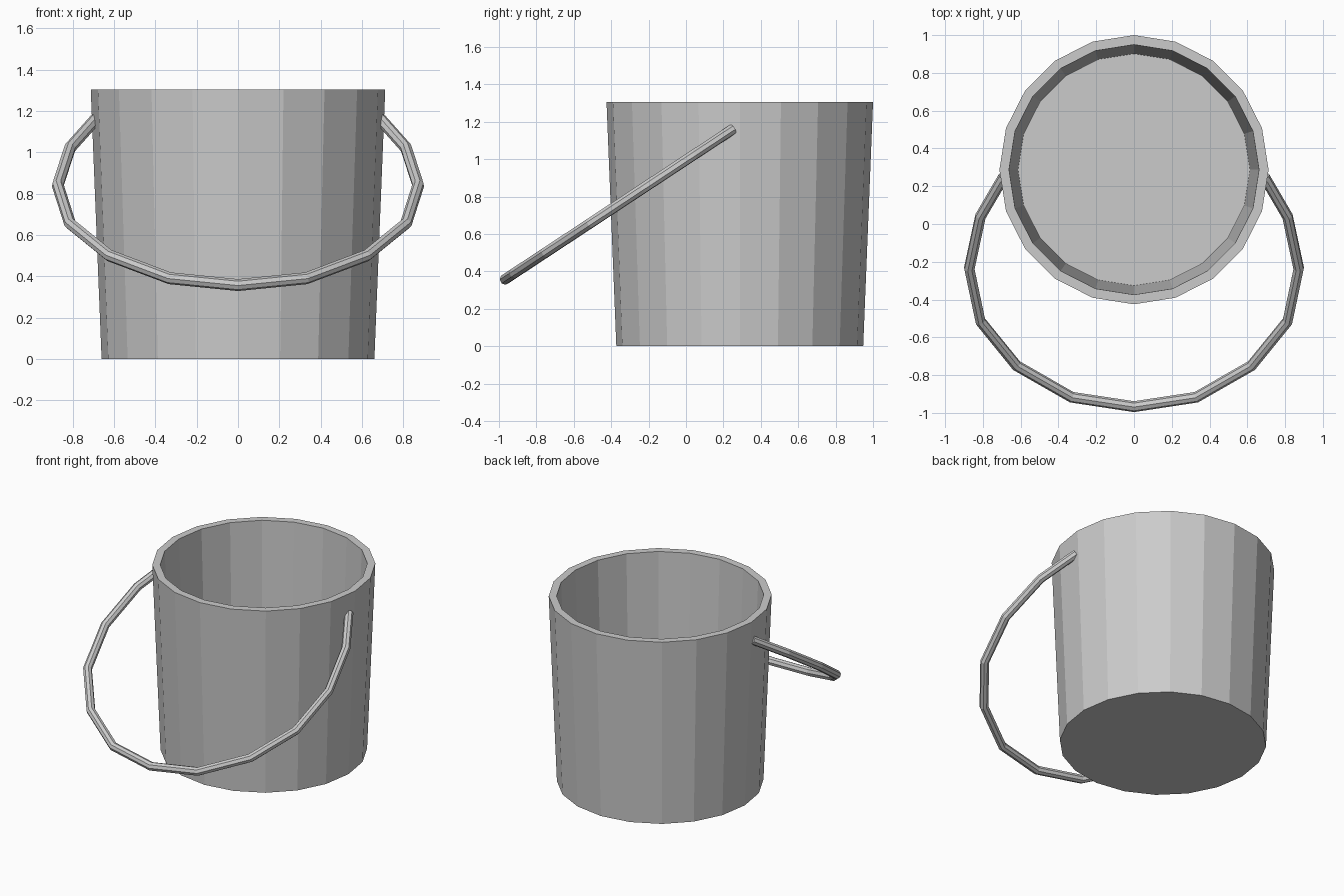
import bpy, bmesh, math

if "Cube" in bpy.data.objects:
    bpy.data.objects.remove(bpy.data.objects["Cube"])

SIDES = 20
CENTRE_Y = 0.2875


def lathe(name, profile, sides, cy):
    """Closed flat-faced vessel: rings of (radius, z) with capped ends."""
    bm = bmesh.new()
    rings = []
    for r, z in profile:
        ring = []
        for i in range(sides):
            a = 2 * math.pi * i / sides
            ring.append(bm.verts.new((r * math.cos(a), cy + r * math.sin(a), z)))
        rings.append(ring)
    for lo, hi in zip(rings, rings[1:]):
        for i in range(sides):
            j = (i + 1) % sides
            bm.faces.new((lo[i], lo[j], hi[j], hi[i]))
    bm.faces.new(rings[0])
    bm.faces.new(rings[-1])
    bmesh.ops.recalc_face_normals(bm, faces=bm.faces)
    mesh = bpy.data.meshes.new(name)
    bm.to_mesh(mesh)
    bm.free()
    obj = bpy.data.objects.new(name, mesh)
    bpy.context.collection.objects.link(obj)
    return obj


# Bucket: tapered outside, flat rim, tapered inside down to the floor
lathe("bucket", [(0.66, 0), (0.7125, 1.305), (0.662, 1.305), (0.614, 0.05)],
      SIDES, CENTRE_Y)

# Handle: half path in (x, y), mirrored, lying in one sloping plane
half = [(0.69, 0.25), (0.813, 0.04), (0.872, -0.235), (0.813, -0.515),
        (0.622, -0.75), (0.33, -0.917)]
path = half + [(0, -0.967)] + [(-x, y) for x, y in reversed(half)]
slope = (1.16 - 0.358) / (0.25 + 0.967)

curve = bpy.data.curves.new("handle", "CURVE")
curve.dimensions = "3D"
curve.bevel_depth = 0.029
curve.bevel_resolution = 2
curve.use_fill_caps = True
spline = curve.splines.new("POLY")
spline.points.add(len(path) - 1)
spline.use_smooth = False
for p, (x, y) in zip(spline.points, path):
    p.co = (x, y, 0.358 + slope * (y + 0.967), 1)
handle = bpy.data.objects.new("handle", curve)
bpy.context.collection.objects.link(handle)

# Turn the handle into a mesh
bpy.context.view_layer.objects.active = handle
handle.select_set(True)
bpy.ops.object.convert(target="MESH")
